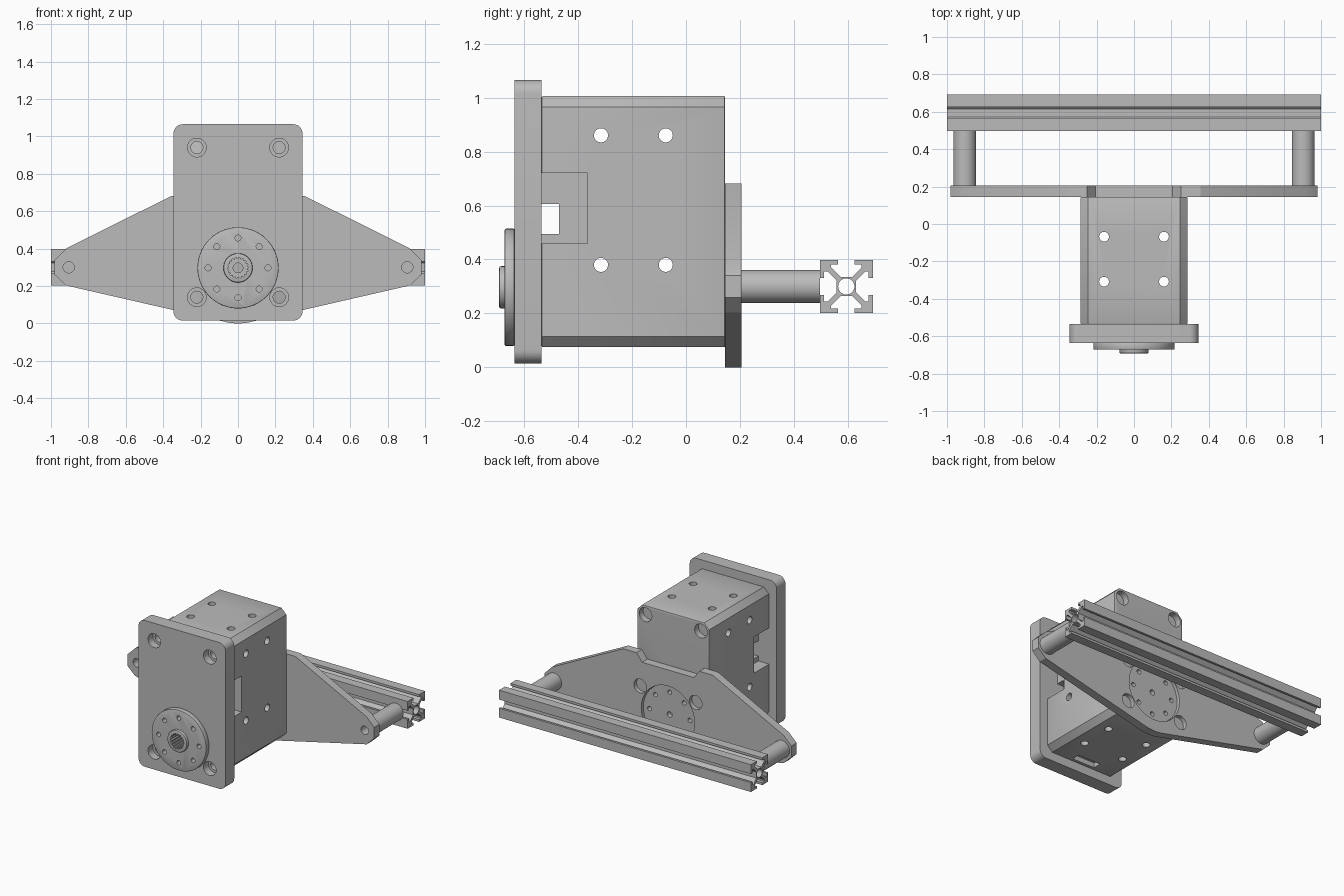
import bpy, bmesh
from math import sin, cos, pi, radians

cube = bpy.data.objects.get("Cube")
if cube:
    bpy.data.objects.remove(cube, do_unlink=True)

grey = bpy.data.materials.new("light_grey")
grey.use_nodes = True
tone = (0.5, 0.5, 0.5, 1)
grey.diffuse_color = tone
grey.node_tree.nodes["Principled BSDF"].inputs["Base Color"].default_value = tone

AXES = {"x": lambda u, v, t: (t, u, v),
        "y": lambda u, v, t: (u, t, v),
        "z": lambda u, v, t: (u, v, t)}


def activate(obj):
    bpy.ops.object.select_all(action="DESELECT")
    obj.select_set(True)
    bpy.context.view_layer.objects.active = obj


def prism(name, outline, axis, start, end, bevel=0):
    """Extrude a flat outline along an axis."""
    bm = bmesh.new()
    place = AXES[axis]
    rings = [[bm.verts.new(place(u, v, t)) for u, v in outline] for t in (start, end)]
    n = len(outline)
    bm.faces.new(rings[0])
    bm.faces.new(rings[1])
    for i in range(n):
        j = (i + 1) % n
        bm.faces.new((rings[0][i], rings[0][j], rings[1][j], rings[1][i]))
    bmesh.ops.recalc_face_normals(bm, faces=bm.faces)
    mesh = bpy.data.meshes.new(name)
    bm.to_mesh(mesh)
    bm.free()
    mesh.materials.append(grey)
    obj = bpy.data.objects.new(name, mesh)
    bpy.context.collection.objects.link(obj)
    if bevel:
        mod = obj.modifiers.new("soft_edges", "BEVEL")
        mod.width, mod.segments = bevel, 2
        mod.limit_method, mod.angle_limit = "ANGLE", radians(50)
        activate(obj)
        bpy.ops.object.modifier_apply(modifier=mod.name)
    return obj


def circle(u, v, r, n=40):
    return [(u + r * cos(2 * pi * i / n), v + r * sin(2 * pi * i / n)) for i in range(n)]


def box(u0, u1, v0, v1):
    return [(u0, v0), (u1, v0), (u1, v1), (u0, v1)]


def cut(obj, outline, axis, start, end):
    """Subtract a prism from a part."""
    cutter = prism("cutter", outline, axis, start, end)
    cutter.hide_render = True
    mod = obj.modifiers.new("cut", "BOOLEAN")
    mod.operation, mod.solver, mod.object = "DIFFERENCE", "EXACT", cutter
    activate(obj)
    bpy.ops.object.modifier_apply(modifier=mod.name)
    bpy.data.objects.remove(cutter, do_unlink=True)


def screw_hole(obj, x, z, face, floor, end):
    """Counterbored hole along y."""
    cut(obj, circle(x, z, 0.05), "y", face, floor)
    cut(obj, circle(x, z, 0.032), "y", floor - 0.01, end)


def bolt_circle(obj, start, end):
    for i in range(8):
        a = i * pi / 4
        cut(obj, circle(0.16 * cos(a), HUB_Z + 0.16 * sin(a), 0.016, 20), "y", start, end)


HUB_Z = 0.297
SIDES = (-1, 1)

# Gearbox body with chamfered long edges
X, LOW, HIGH, C = 0.285, 0.075, 1.005, 0.04
half = [(X - C, LOW), (X, LOW + C), (X, HIGH - C), (X - C, HIGH)]
body = prism("gearbox_body", half + [(-x, z) for x, z in reversed(half)],
             "y", -0.535, 0.145, 0.005)
for y in (-0.315, -0.075):
    for z in (0.86, 0.38):
        cut(body, circle(y, z, 0.026), "x", -1, 1)
    for s in SIDES:
        cut(body, circle(s * 0.16, y + 0.007, 0.026), "z", -1, 2)
for s in SIDES:
    cut(body, box(-0.6, -0.365, 0.46, 0.72), "x", s * 0.2, s * 0.4)
    screw_hole(body, s * 0.22, 0.94, 0.2, 0.1, -0.1)
cut(body, box(-0.6, -0.47, 0.495, 0.605), "x", -1, 1)
cut(body, box(-0.09, 0.09, -0.51, -0.45), "z", 0, 0.11)

# Front mounting plate with rounded corners
outline = []
for cx, cz, a0 in ((0.295, 1.015, 0), (-0.295, 1.015, 90), (-0.295, 0.065, 180), (0.295, 0.065, 270)):
    for i in range(9):
        a = radians(a0 + i * 11.25)
        outline.append((cx + 0.05 * cos(a), cz + 0.05 * sin(a)))
plate = prism("front_plate", outline, "y", -0.635, -0.535)
for s in SIDES:
    for z in (0.14, 0.94):
        screw_hole(plate, s * 0.22, z, -0.7, -0.58, -0.5)

# Front output flange and splined hub
flange = prism("front_flange", circle(0, HUB_Z, 0.217, 64), "y", -0.672, -0.635, 0.005)
bolt_circle(flange, -0.7, -0.6)
hub = prism("hub", circle(0, HUB_Z, 0.078, 48), "y", -0.692, -0.636, 0.006)
spline = []
for i in range(72):
    r = 0.056 if i % 4 < 2 else 0.048
    a = 2 * pi * i / 72
    spline.append((r * cos(a), HUB_Z + r * sin(a)))
for part in (flange, hub, plate):
    cut(part, spline, "y", -0.75, -0.56)
cut(plate, circle(0, HUB_Z, 0.026), "y", -0.6, -0.5)

# Rear bracket: wing outline with a notched top and a rounded belly
wing = [(0.92, 0.203), (0.98, 0.26), (0.98, 0.34), (0.92, 0.4),
        (0.355, 0.682), (0.25, 0.682), (0.205, 0.625)]
belly = [(0.3 * sin(radians(a)), 0.3 - 0.3 * cos(radians(a))) for a in range(-12, 13, 3)]
bracket = prism("rear_bracket", belly + wing + [(-x, z) for x, z in reversed(wing)],
                "y", 0.145, 0.205)
cut(bracket, circle(0, HUB_Z, 0.212, 64), "y", 0.1, 0.3)
for s in SIDES:
    cut(bracket, circle(s * 0.905, 0.3, 0.03), "y", 0.1, 0.3)
    for z in (0.145, 0.45):
        screw_hole(bracket, s * 0.22, z, 0.3, 0.175, 0.1)

# Rear output disc seated in the bracket
disc = prism("rear_disc", circle(0, HUB_Z, 0.209, 64), "y", 0.14, 0.185)
bolt_circle(disc, 0.15, 0.3)
cut(disc, circle(0, HUB_Z, 0.02, 20), "y", 0.15, 0.3)

# Standoffs between bracket and rail
standoffs = []
for s, side in ((1, "left"), (-1, "right")):
    post = prism(side + "_standoff", circle(s * 0.905, 0.3, 0.061, 48), "y", 0.205, 0.496)
    cut(post, circle(s * 0.905, 0.3, 0.03), "y", 0.1, 0.45)
    standoffs.append(post)

# Slotted rail: one slot side repeated around four quarters
edge = [(0.022, 0.036), (0.056, 0.07), (0.056, 0.082), (0.031, 0.082), (0.031, 0.098)]
quarter = [(-u, v) for u, v in reversed(edge)] + edge + [(0.098, 0.098)]
profile = []
for _ in range(4):
    profile += quarter
    quarter = [(v, -u) for u, v in quarter]
rail = prism("slotted_rail", [(u + 0.594, v + 0.3) for u, v in profile], "x", -1, 1)
cut(rail, circle(0.594, 0.3, 0.03), "x", -2, 2)

for part in [body, plate, flange, hub, bracket, disc, rail] + standoffs:
    activate(part)
    bpy.ops.object.shade_smooth_by_angle(angle=radians(25))
